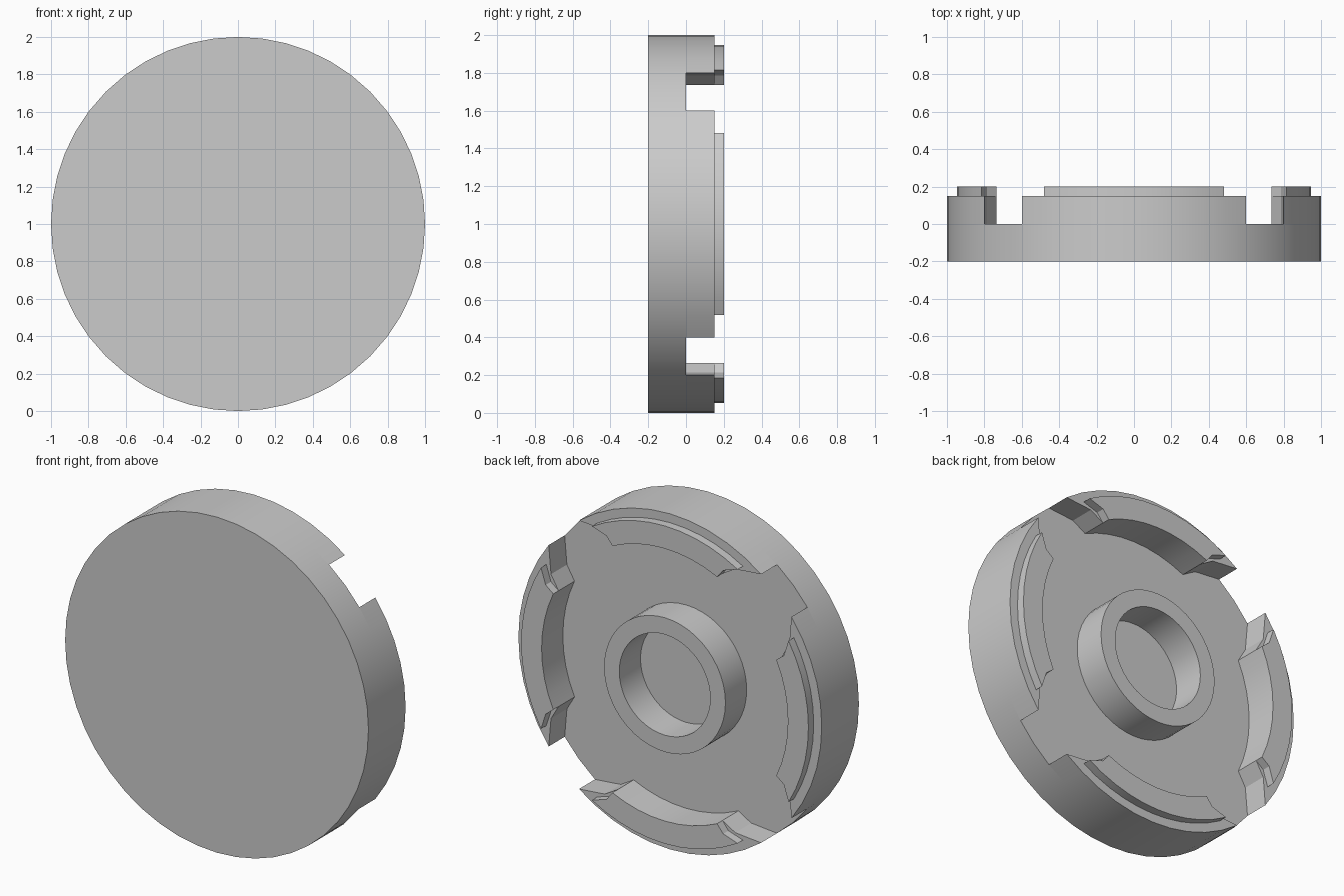
import bpy, bmesh
from math import sin, cos, pi, radians, atan2
from mathutils import Matrix

cube = bpy.data.objects.get("Cube")
if cube:
    bpy.data.objects.remove(cube, do_unlink=True)

grey = bpy.data.materials.new("plain grey")
grey.use_nodes = True
colour = (0.6, 0.6, 0.6, 1)
grey.diffuse_color = colour
grey.node_tree.nodes["Principled BSDF"].inputs["Base Color"].default_value = colour

CENTRE_Z = 1.0
TIP = atan2(0.6, 0.8)      # half angle covered by each rim block


def arc(radius, start, end, steps):
    """Points on an arc; angles are measured from straight up."""
    angles = [start + (end - start) * i / steps for i in range(steps + 1)]
    return [(radius * sin(a), radius * cos(a)) for a in angles]


def finish(name, bm, turn=0):
    bmesh.ops.recalc_face_normals(bm, faces=bm.faces)
    bm.transform(Matrix.Translation((0, 0, CENTRE_Z)) @ Matrix.Rotation(turn, 4, 'Y'))
    mesh = bpy.data.meshes.new(name)
    bm.to_mesh(mesh)
    bm.free()
    mesh.materials.append(grey)
    obj = bpy.data.objects.new(name, mesh)
    bpy.context.collection.objects.link(obj)
    bpy.ops.object.select_all(action='DESELECT')
    obj.select_set(True)
    bpy.context.view_layer.objects.active = obj
    bpy.ops.object.shade_smooth_by_angle(angle=radians(25))


def prism(name, outline, y0, y1, turn=0):
    """Extrude an outline in the x-z plane from y0 to y1."""
    bm = bmesh.new()
    face = bm.faces.new([bm.verts.new((x, y0, z)) for x, z in outline])
    grown = bmesh.ops.extrude_face_region(bm, geom=[face], use_keep_orig=True)
    verts = [v for v in grown["geom"] if isinstance(v, bmesh.types.BMVert)]
    bmesh.ops.translate(bm, vec=(0, y1 - y0, 0), verts=verts)
    finish(name, bm, turn)


def mirrored_block(outer, end, inner_radius):
    """Outer arc, a stepped end, inner arc, and the same end mirrored."""
    a = atan2(*end[-1])
    inner = arc(inner_radius, a, -a, 8)[1:-1]
    return outer + end + inner + [(-x, z) for x, z in reversed(end)]


# Disc: its outline lines up with the rim blocks and the gaps between them
disc = []
for k in range(4):
    mid = k * pi / 2
    disc += arc(1, mid - TIP, mid + TIP, 10)
    disc.append((sin(mid + pi / 4), cos(mid + pi / 4)))
prism("disc", disc, -0.2, 0)

# Rim blocks with raised lips, one on each side
rim = mirrored_block(arc(1, -TIP, TIP, 10), [(0.43, 0.785), (0.345, 0.735)], 0.812)
lip_half = atan2(0.48, 0.815)
lip = mirrored_block(arc(0.947, -lip_half, lip_half, 10),
                     [(0.385, 0.785), (0.345, 0.735)], 0.812)
for k, side in enumerate(("top", "left", "bottom", "right")):
    prism(side + "_rim_block", rim, 0, 0.15, k * pi / 2)
    prism(side + "_lip", lip, 0.15, 0.2, k * pi / 2)

# Hub: a hollow ring standing on the back of the disc
bm = bmesh.new()
corners = [bm.verts.new((r, y, 0)) for r, y in ((0.4, 0), (0.4, 0.2), (0.3, 0.2), (0.3, 0))]
edges = [bm.edges.new(pair) for pair in zip(corners, corners[1:])]
bmesh.ops.spin(bm, geom=corners + edges, cent=(0, 0, 0), axis=(0, 1, 0),
               angle=2 * pi, steps=48, use_merge=True)
bmesh.ops.remove_doubles(bm, verts=bm.verts, dist=0.0001)
finish("hub", bm)
